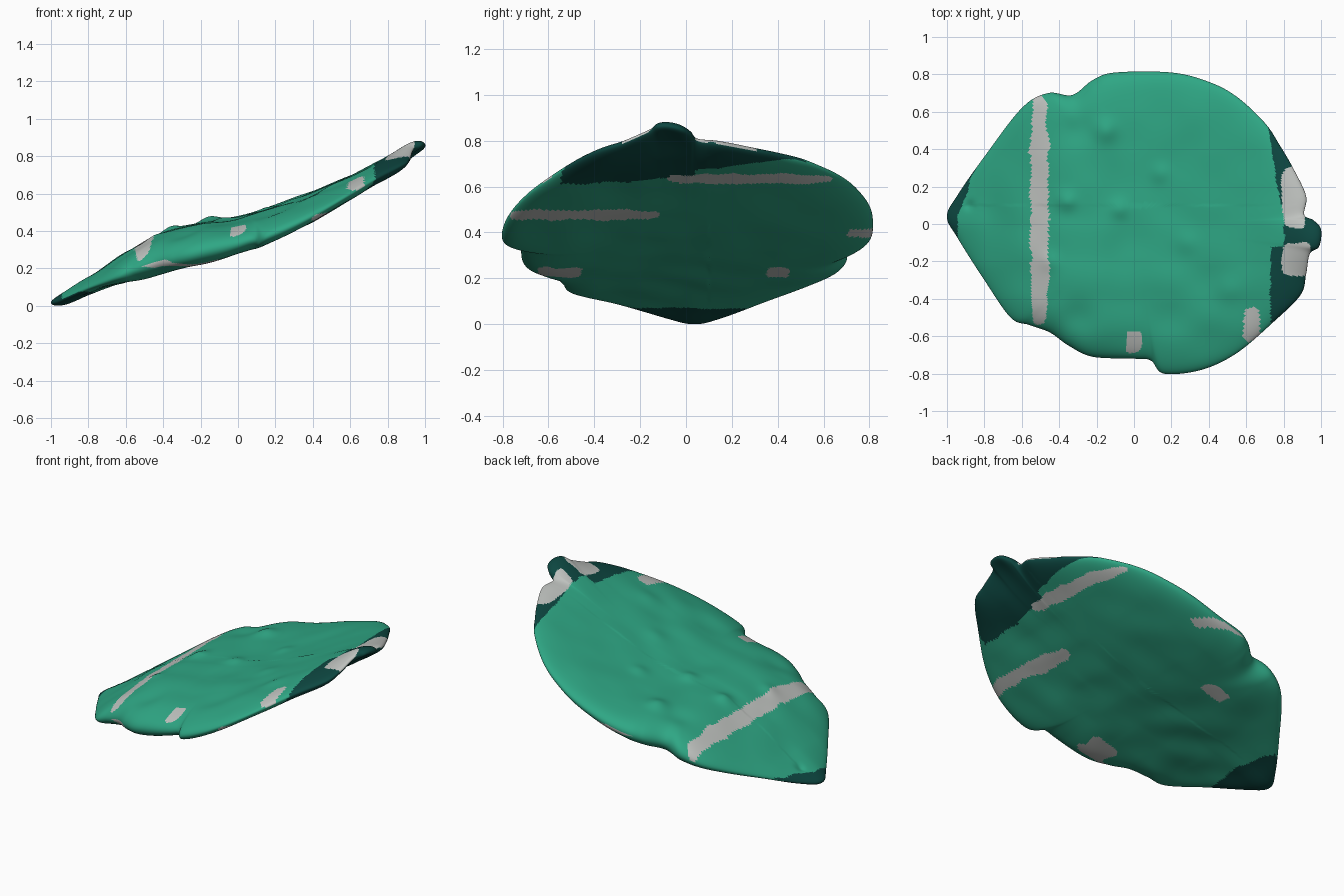
import bpy
import bmesh
import math
from mathutils import Vector, noise

default_cube = bpy.data.objects.get("Cube")
if default_cube:
    bpy.data.objects.remove(default_cube, do_unlink=True)

RINGS = 85
SEGMENTS = 460

# Plan outline, running from the pointed tail past the front to the snout and back
OUTLINE = [(-1, .04), (-.94, -.08), (-.8, -.3), (-.66, -.5), (-.56, -.54),
           (-.45, -.58), (-.35, -.65), (-.22, -.71), (0, -.72), (.09, -.73),
           (.16, -.8), (.36, -.78), (.55, -.69), (.75, -.52), (.89, -.38),
           (.92, -.27), (.94, -.16), (.99, -.12), (1, -.03), (.96, .02),
           (.91, .05), (.92, .15), (.85, .3), (.78, .42), (.7, .54),
           (.55, .68), (.4, .76), (.2, .81), (-.1, .81), (-.22, .77),
           (-.33, .69), (-.46, .7), (-.6, .62), (-.8, .36), (-.94, .16)]

# Middle height and half thickness at even steps from tail to snout
MIDDLE = [.02, .11, .21, .29, .345, .39, .46, .545, .642, .735, .8]
HALF = [.055, .055, .08, .105, .1, .082, .073, .065, .058, .058, .055]

# Raised snout: x, y, radius, height
SNOUT = (.97, -.1, .16, .07)

# Lumps and dents of the upper side: x, y, radius, height
LUMPS = [(-.36, .12, .05, .02), (-.08, .08, .05, .016), (-.15, .5, .06, .02),
         (.14, .27, .05, .012), (-.3, .5, .08, -.015), (-.3, -.5, .09, -.02),
         (-.45, -.2, .05, .012), (.28, -.1, .06, .01), (.5, -.35, .07, .012),
         (-.88, .1, .025, -.012)]

# Pale patches on top: x, y and half sizes; underneath: y, z and half sizes
TOP_PATCHES = [(-.505, .07, .048, .615), (.87, -.19, .075, .09),
               (.86, .14, .065, .165), (.63, -.54, .05, .09),
               (0, -.63, .04, .05)]
UNDER_PATCHES = [(.28, .637, .36, .022), (-.44, .48, .33, .022),
                 (-.55, .23, .1, .02), (.4, .23, .05, .022),
                 (.77, .4, .06, .02)]


def cubic(a, b, c, d, t):
    """Catmull-Rom blend between b and c."""
    return b + .5 * t * (c - a + t * (2*a - 5*b + 4*c - d + t * (3*(b - c) + d - a)))


def sample(table, x):
    """Read a table laid out from tail to snout."""
    last = len(table) - 1
    place = min(max((x + 1) / 2 * last, 0), last - 1e-6)
    i = int(place)
    picks = [table[min(max(i + k, 0), last)] for k in (-1, 0, 1, 2)]
    return cubic(*picks, place - i)


def rim_point(fraction):
    place = fraction * len(OUTLINE)
    i = int(place)
    picks = [Vector(OUTLINE[(i + k) % len(OUTLINE)]) for k in (-1, 0, 1, 2)]
    return cubic(*picks, place - i)


def lump_height(x, y, lump):
    cx, cy, size, lift = lump
    return lift * math.exp(-((x - cx)**2 + (y - cy)**2) / size**2)


def height(x, y, r, side):
    """Slab section with rounded rim, drooping to the front, with a lumpy skin."""
    swell = math.sqrt(max(0, 1 - r ** 7))
    bend = (y / .75) ** 2
    middle = sample(MIDDLE, x) + lump_height(x, y, SNOUT)
    middle += (-.06 if y < 0 else .025) * bend
    z = middle + side * sample(HALF, x) * swell
    rough = noise.noise(Vector((x * 5, y * 5, side * 3)))
    z += rough * swell * (.012 if y < .1 else .006)
    if side > 0:
        z += sum(lump_height(x, y, lump) for lump in LUMPS)
    return z


def in_patch(u, v, patch):
    cu, cv, width, length = patch
    return ((u - cu) / width) ** 4 + ((v - cv) / length) ** 4 < 1


def top_colour(x, y):
    """Colour by plan position: green, dark or pale."""
    if any(in_patch(x, y, patch) for patch in TOP_PATCHES):
        return 2
    tail_limit = -.94 + .36 * max(0, y - .05)
    if y > 0:
        snout_limit = .81 - .18 * y
    else:
        snout_limit = .8 if y > -.12 else .73
    return 1 if x < tail_limit or (x > snout_limit and y > -.57) else 0


def under_colour(y, z):
    """Colour by height: dark tail and snout, pale level bands."""
    if any(in_patch(y, z, patch) for patch in UNDER_PATCHES):
        return 2
    snout_limit = .64 + .05 * y if y < .03 else .67 + .12 * y
    return 1 if z < .075 or (z > snout_limit and y > -.55) else 0


def colour_index(centre, side):
    x, y, z = centre
    wobble = noise.noise_vector(centre * 12) * .015
    if side > 0:
        return top_colour(x + wobble.x, y + wobble.y)
    return under_colour(y + wobble.y, z + wobble.z * .6)


def make_material(name, colour):
    material = bpy.data.materials.new(name)
    material.use_nodes = True
    material.diffuse_color = colour
    shader = material.node_tree.nodes["Principled BSDF"]
    shader.inputs["Base Color"].default_value = colour
    shader.inputs["Roughness"].default_value = .8
    return material


# Two lumpy sheets that share the rim
bm = bmesh.new()
rim = [rim_point(s / SEGMENTS) for s in range(SEGMENTS)]
rim_verts = [bm.verts.new((p.x, p.y, height(p.x, p.y, 1, 1))) for p in rim]


def add_face(corners, side):
    face = bm.faces.new(corners if side > 0 else corners[::-1])
    face.material_index = colour_index(face.calc_center_median(), side)
    face.smooth = True


for side in (1, -1):
    hub = bm.verts.new((0, 0, height(0, 0, 0, side)))
    inner = None
    for ring in range(1, RINGS + 1):
        r = math.sin(math.pi / 2 * ring / RINGS)
        if ring == RINGS:
            outer = rim_verts
        else:
            outer = [bm.verts.new((p.x * r, p.y * r, height(p.x * r, p.y * r, r, side)))
                     for p in rim]
        for s in range(SEGMENTS):
            n = (s + 1) % SEGMENTS
            if inner is None:
                add_face([hub, outer[s], outer[n]], side)
            else:
                add_face([inner[s], outer[s], outer[n], inner[n]], side)
        inner = outer

# Rest the body on the ground
lowest = min(v.co.z for v in bm.verts)
bmesh.ops.translate(bm, verts=bm.verts, vec=(0, 0, -lowest))
bmesh.ops.recalc_face_normals(bm, faces=bm.faces)

mesh = bpy.data.meshes.new("flat_body")
bm.to_mesh(mesh)
bm.free()
for name, colour in (("sea green", (.028, .385, .232, 1)),
                     ("dark teal", (.004, .062, .052, 1)),
                     ("pale grey", (.52, .54, .52, 1))):
    mesh.materials.append(make_material(name, colour))
body = bpy.data.objects.new("flat_body", mesh)
bpy.context.collection.objects.link(body)
